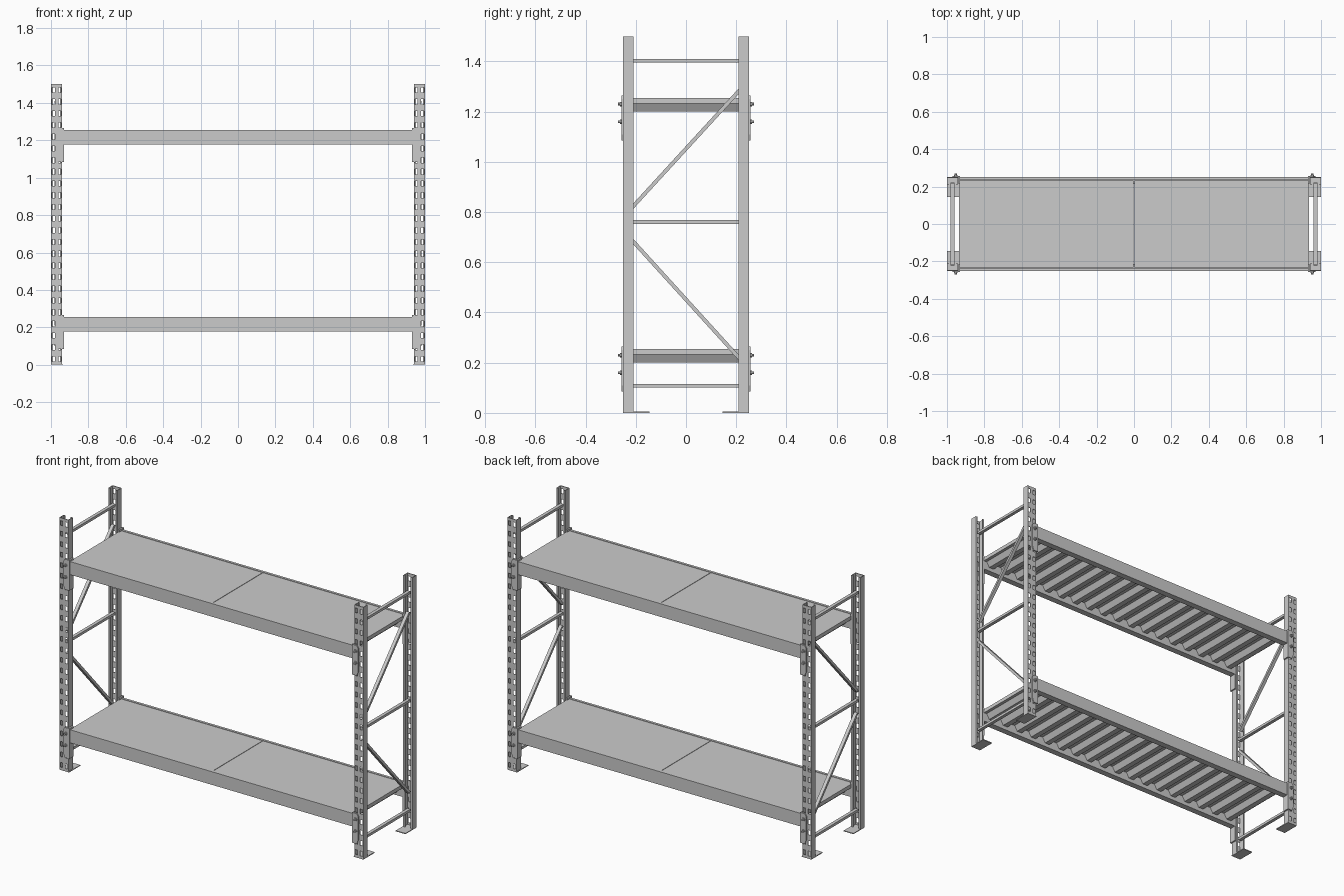
import bpy, bmesh, math
from mathutils import Vector

if "Cube" in bpy.data.objects:
    bpy.data.objects.remove(bpy.data.objects["Cube"])


def finish(name, bm, fix=True):
    if fix:
        bmesh.ops.recalc_face_normals(bm, faces=bm.faces)
    me = bpy.data.meshes.new(name)
    bm.to_mesh(me)
    bm.free()
    ob = bpy.data.objects.new(name, me)
    bpy.context.collection.objects.link(ob)
    return ob


def prism(bm, pts, axis, a, b):
    """Extrude a closed 2D profile along x or y from a to b."""
    def co(p, t):
        return (t, p[0], p[1]) if axis == 'x' else (p[0], t, p[1])
    v0 = [bm.verts.new(co(p, a)) for p in pts]
    v1 = [bm.verts.new(co(p, b)) for p in pts]
    bm.faces.new(v0)
    bm.faces.new(v1)
    n = len(pts)
    for i in range(n):
        j = (i + 1) % n
        bm.faces.new((v0[i], v0[j], v1[j], v1[i]))


def box(bm, x0, x1, y0, y1, z0, z1):
    prism(bm, [(x0, z0), (x1, z0), (x1, z1), (x0, z1)], 'y', y0, y1)


# perforated C-section upright, web facing outward, open side facing inward
def upright(name, x, side):
    prof = [(-.019, -.21), (-.03, -.21), (-.03, -.25), (-.024, -.25), (-.009, -.25),
            (.009, -.25), (.024, -.25), (.03, -.25), (.03, -.21), (.019, -.21)]
    rows, pitch, hole = 24, 0.0625, 0.028
    zs = [0]
    for i in range(rows):
        c = pitch * (i + .5)
        zs += [c - hole / 2, c + hole / 2]
    zs.append(1.5)
    bm = bmesh.new()
    grid = [[bm.verts.new((x + side * px, side * py, z)) for px, py in prof] for z in zs]
    for r in range(len(zs) - 1):
        for c in range(len(prof) - 1):
            if r % 2 == 1 and c in (3, 5):
                continue
            bm.faces.new((grid[r][c], grid[r][c + 1], grid[r + 1][c + 1], grid[r + 1][c]))
    ob = finish(name, bm, fix=False)
    m = ob.modifiers.new("sheet", 'SOLIDIFY')
    m.thickness = 0.004
    m.offset = -1


for sx, lr in ((-1, "left"), (1, "right")):
    for sy, fb in ((-1, "front"), (1, "back")):
        upright(f"upright_{fb}_{lr}", sx * .97, -sy)

        # foot plate
        bm = bmesh.new()
        box(bm, sx * .936, sx * 1.0, sy * .145, sy * .25, 0, .005)
        finish(f"foot_plate_{fb}_{lr}", bm)

        # beam connectors with bolts
        for z, lvl in ((0, "lower"), (1, "upper")):
            bm = bmesh.new()
            a, b, c = .97, .93, .935
            prism(bm, [(sx * a, z + .11), (sx * .96, z + .085), (sx * b, z + .085),
                       (sx * b, z + .265), (sx * .96, z + .265), (sx * a, z + .25)],
                  'y', sy * .25, sy * .257)
            box(bm, sx * b, sx * .939, sy * .215, sy * .25, z + .085, z + .265)
            finish(f"{lvl}_connector_{fb}_{lr}", bm)

            bm = bmesh.new()
            for bz in (.16, .23):
                for r, y1 in ((.010, .263), (.006, .271)):
                    ring = [(sx * .953 + r * math.cos(k * math.pi / 4 + .39),
                             z + bz + r * math.sin(k * math.pi / 4 + .39)) for k in range(8)]
                    prism(bm, ring, 'y', sy * .256, sy * y1)
            finish(f"{lvl}_bolts_{fb}_{lr}", bm)

    # end frame braces: three horizontals and two diagonals
    bm = bmesh.new()
    for p, q in (((-.22, .108), (.22, .108)), ((-.22, .76), (.22, .76)),
                 ((-.22, 1.403), (.22, 1.403)),
                 ((-.215, .688), (.215, .215)), ((-.215, .818), (.215, 1.287))):
        d = (Vector(q) - Vector(p)).normalized()
        n = Vector((-d.y, d.x)) * .0075
        p, q = Vector(p), Vector(q)
        prism(bm, [p - n, q - n, q + n, p + n], 'x', sx * .97 - .01, sx * .97 + .01)
    finish(f"end_braces_{lr}", bm)


for z, lvl in ((0, "lower"), (1, "upper")):
    # stepped beams
    for sy, fb in ((-1, "front"), (1, "back")):
        bm = bmesh.new()
        prism(bm, [(sy * y, z + h) for y, h in ((.25, .178), (.213, .178), (.213, .231),
                                                (.235, .231), (.235, .256), (.25, .256))],
              'x', -.932, .932)
        finish(f"{lvl}_beam_{fb}", bm)

    # deck panels with trapezoid ribs underneath
    for sx, lr in ((-1, "left"), (1, "right")):
        bm = bmesh.new()
        box(bm, sx * .0015, sx * .936, -.2335, .2335, z + .232, z + .254)
        finish(f"{lvl}_deck_{lr}", bm)
        bm = bmesh.new()
        pitch = .935 / 9
        for i in range(9):
            c = sx * pitch * (i + .5)
            prism(bm, [(c - .035, z + .233), (c - .016, z + .2),
                       (c + .016, z + .2), (c + .035, z + .233)], 'y', -.212, .212)
        finish(f"{lvl}_deck_ribs_{lr}", bm)
